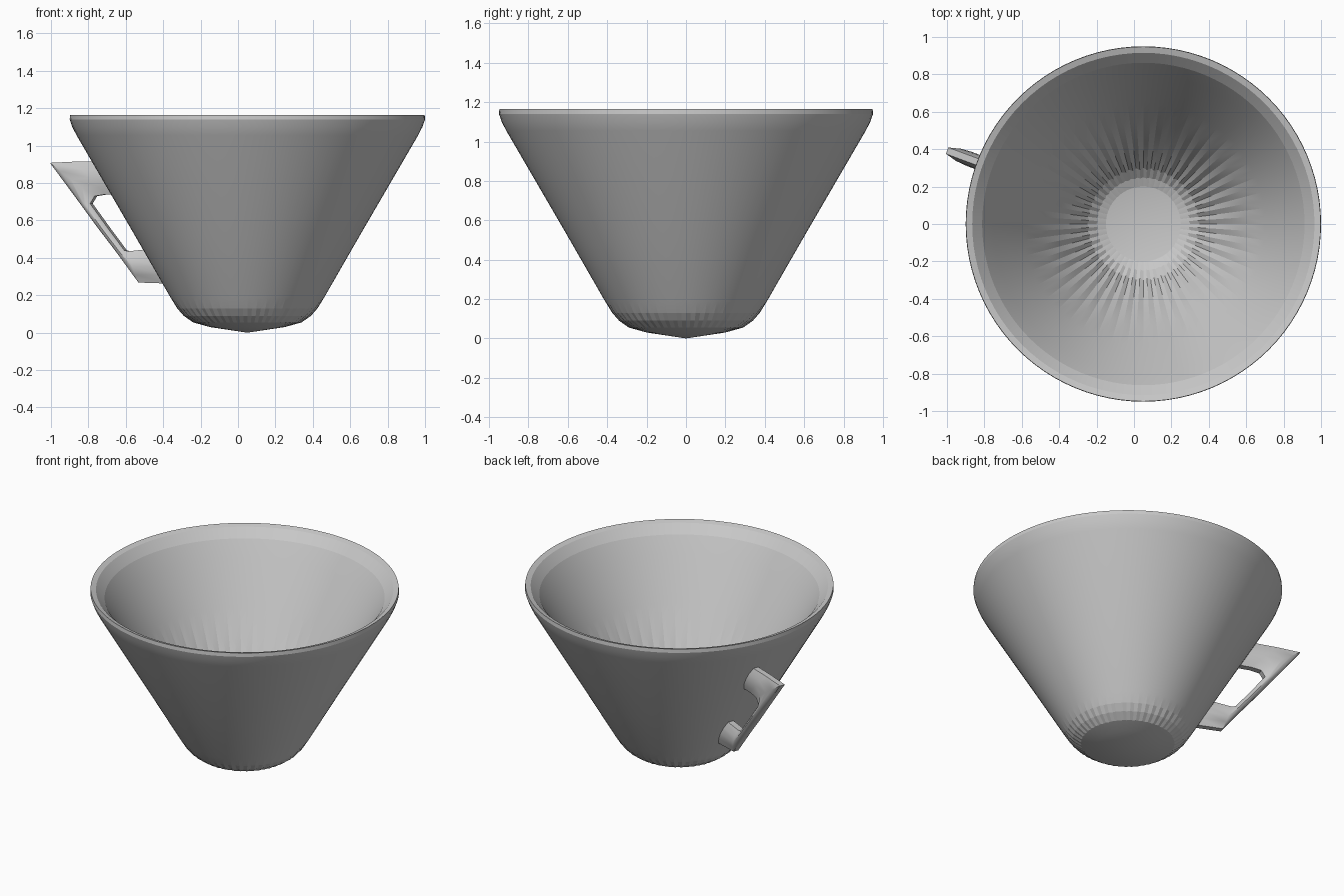
import bpy
import bmesh
from math import sin, cos, pi, radians

cube = bpy.data.objects.get("Cube")
if cube:
    bpy.data.objects.remove(cube, do_unlink=True)

GREY = (0.58, 0.58, 0.58, 1)
grey = bpy.data.materials.new("plain_grey")
grey.use_nodes = True
grey.diffuse_color = GREY
grey.node_tree.nodes["Principled BSDF"].inputs["Base Color"].default_value = GREY

CENTRE_X = 0.05
SEGMENTS = 96


def finish(name, bm, smooth_angle):
    bmesh.ops.recalc_face_normals(bm, faces=bm.faces)
    mesh = bpy.data.meshes.new(name)
    bm.to_mesh(mesh)
    bm.free()
    mesh.materials.append(grey)
    obj = bpy.data.objects.new(name, mesh)
    obj.location.x = CENTRE_X
    bpy.context.collection.objects.link(obj)
    bpy.ops.object.select_all(action="DESELECT")
    obj.select_set(True)
    bpy.context.view_layer.objects.active = obj
    bpy.ops.object.shade_smooth_by_angle(angle=radians(smooth_angle))


def bridge(bm, a, b):
    n = len(a)
    for i in range(n):
        j = (i + 1) % n
        bm.faces.new((a[i], a[j], b[j], b[i]))


# Cup wall: radius, height, flute depth; from outer base over the rim to the inner floor
profile = [
    (0.20, 0.03, 0), (0.29, 0.055, 0.005), (0.34, 0.09, 0.006), (0.375, 0.13, 0.004),
    (0.412, 0.19, 0), (0.60, 0.517, 0), (0.913, 1.055, 0), (0.936, 1.10, 0),
    (0.95, 1.14, 0), (0.948, 1.165, 0), (0.915, 1.155, 0), (0.862, 1.10, 0),
    (0.80, 1.00, 0), (0.65, 0.735, 0), (0.55, 0.56, 0.004), (0.45, 0.385, 0.008),
    (0.36, 0.235, 0.01), (0.30, 0.16, 0.01), (0.25, 0.12, 0.006), (0.20, 0.10, 0),
]
bm = bmesh.new()
rings = []
for radius, z, flute in profile:
    ring = []
    for i in range(SEGMENTS):
        a = 2 * pi * i / SEGMENTS
        r = radius - flute * (i % 2)
        ring.append(bm.verts.new((r * cos(a), r * sin(a), z)))
    rings.append(ring)
for lower, upper in zip(rings, rings[1:]):
    bridge(bm, lower, upper)
# Shallow cone tips close the outside and the inside
for ring, z in ((rings[0], 0), (rings[-1], 0.07)):
    tip = bm.verts.new((0, 0, z))
    for i in range(SEGMENTS):
        bm.faces.new((ring[i], ring[(i + 1) % SEGMENTS], tip))
finish("cup_body", bm, 8)

# Handle: outer and inner edge (radius, height) at each station, from top to bottom
stations = [
    ((0.80, 0.917), (0.70, 0.74)), ((0.97, 0.915), (0.80, 0.74)),
    ((1.12, 0.908), (0.865, 0.73)), ((0.948, 0.69), (0.89, 0.69)),
    ((0.847, 0.56), (0.79, 0.56)), ((0.745, 0.435), (0.695, 0.44)),
    ((0.615, 0.268), (0.67, 0.435)), ((0.43, 0.262), (0.53, 0.45)),
]
# Lens-shaped section: share of the way inwards, half width
section = [(0, 0.018), (0.25, 0.035), (0.5, 0.04), (0.75, 0.035), (1, 0.02)]
angle = radians(159.5)
bm = bmesh.new()
loops = []
for outer, inner in stations:
    loop = []
    for side, points in ((1, section), (-1, reversed(section))):
        for t, w in points:
            r = outer[0] + (inner[0] - outer[0]) * t
            z = outer[1] + (inner[1] - outer[1]) * t
            s = side * w
            loop.append(bm.verts.new((r * cos(angle) + s * sin(angle),
                                      r * sin(angle) - s * cos(angle), z)))
    loops.append(loop)
for a, b in zip(loops, loops[1:]):
    bridge(bm, a, b)
bm.faces.new(loops[0])
bm.faces.new(loops[-1])
finish("handle", bm, 35)
